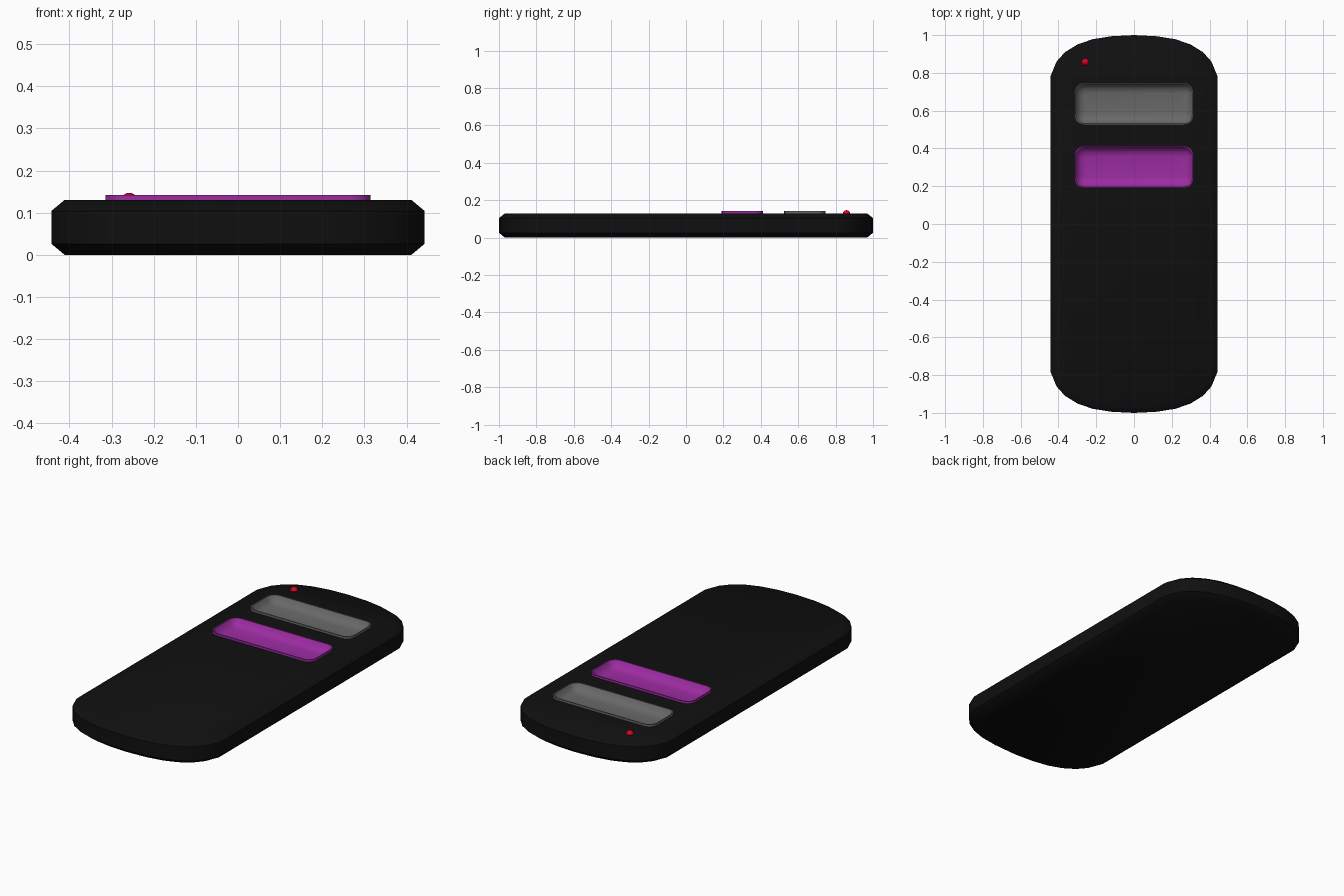
import bpy, bmesh, math

if "Cube" in bpy.data.objects:
    bpy.data.objects.remove(bpy.data.objects["Cube"])


def material(name, rgb):
    m = bpy.data.materials.new(name)
    m.diffuse_color = (*rgb, 1)
    m.use_nodes = True
    m.node_tree.nodes["Principled BSDF"].inputs["Base Color"].default_value = m.diffuse_color
    return m


def loft(name, rings, mat=None):
    """Skin a stack of closed rings and cap both ends."""
    bm = bmesh.new()
    loops = [[bm.verts.new(p) for p in ring] for ring in rings]
    n = len(loops[0])
    for a, b in zip(loops, loops[1:]):
        for i in range(n):
            j = (i + 1) % n
            bm.faces.new((a[i], a[j], b[j], b[i]))
    bm.faces.new(loops[0][::-1])
    bm.faces.new(loops[-1])
    me = bpy.data.meshes.new(name)
    bm.to_mesh(me)
    bm.free()
    ob = bpy.data.objects.new(name, me)
    bpy.context.collection.objects.link(ob)
    if mat:
        me.materials.append(mat)
    return ob


def rounded_rect(cy, hx, hy, r, z, steps=5):
    pts = []
    for k, (sx, sy) in enumerate([(1, 1), (-1, 1), (-1, -1), (1, -1)]):
        for i in range(steps + 1):
            a = math.pi / 2 * (k + i / steps)
            pts.append((sx * (hx - r) + r * math.cos(a),
                        cy + sy * (hy - r) + r * math.sin(a), z))
    return pts


def smooth(ob, angle):
    bpy.ops.object.select_all(action='DESELECT')
    ob.select_set(True)
    bpy.context.view_layer.objects.active = ob
    bpy.ops.object.shade_smooth_by_angle(angle=math.radians(angle))


black = material("black_plastic", (0.005, 0.005, 0.005))
purple = material("purple_plastic", (0.33, 0.025, 0.36))
grey = material("grey_plastic", (0.14, 0.14, 0.14))
red = material("red_light", (0.75, 0.0, 0.015))

# Body: straight sides, bowed ends, chamfered top and bottom edges
quarter = [(0.443, 0.78), (0.41, 0.86), (0.365, 0.91), (0.30, 0.95),
           (0.22, 0.978), (0.12, 0.994)]
half = quarter + [(0, 1)] + [(-x, y) for x, y in quarter[::-1]]
outline = half + [(-x, -y) for x, y in half]


def body_ring(z, kx, ky):
    return [(x * kx, y * ky, z) for x, y in outline]


body = loft("body", [body_ring(0, 0.93, 0.968), body_ring(0.026, 1, 1),
                     body_ring(0.104, 1, 1), body_ring(0.13, 0.93, 0.968)], black)

# Dished buttons, each sunk into a pocket in the body
for name, cy, mat in [("lower_button", 0.302, purple), ("upper_button", 0.636, grey)]:
    cutter = loft("pocket_cutter", [rounded_rect(cy, 0.31, 0.106, 0.045, z)
                                    for z in (0.08, 0.2)])
    mod = body.modifiers.new("pocket", 'BOOLEAN')
    mod.operation = 'DIFFERENCE'
    mod.solver = 'EXACT'
    mod.object = cutter
    bpy.context.view_layer.objects.active = body
    bpy.ops.object.modifier_apply(modifier=mod.name)
    bpy.data.objects.remove(cutter)

    profile = [(0, 0.085), (0, 0.142), (0.006, 0.142), (0.016, 0.122),
               (0.032, 0.108), (0.055, 0.102)]
    button = loft(name, [rounded_rect(cy, 0.315 - d, 0.111 - d, max(0.05 - d * 0.6, 0.012), z)
                         for d, z in profile], mat)
    smooth(button, 50)

smooth(body, 50)

# Indicator light
bpy.ops.mesh.primitive_uv_sphere_add(segments=16, ring_count=10, radius=0.02,
                                     location=(-0.258, 0.858, 0.127))
light = bpy.context.object
light.name = "indicator_light"
light.data.materials.append(red)
smooth(light, 60)
